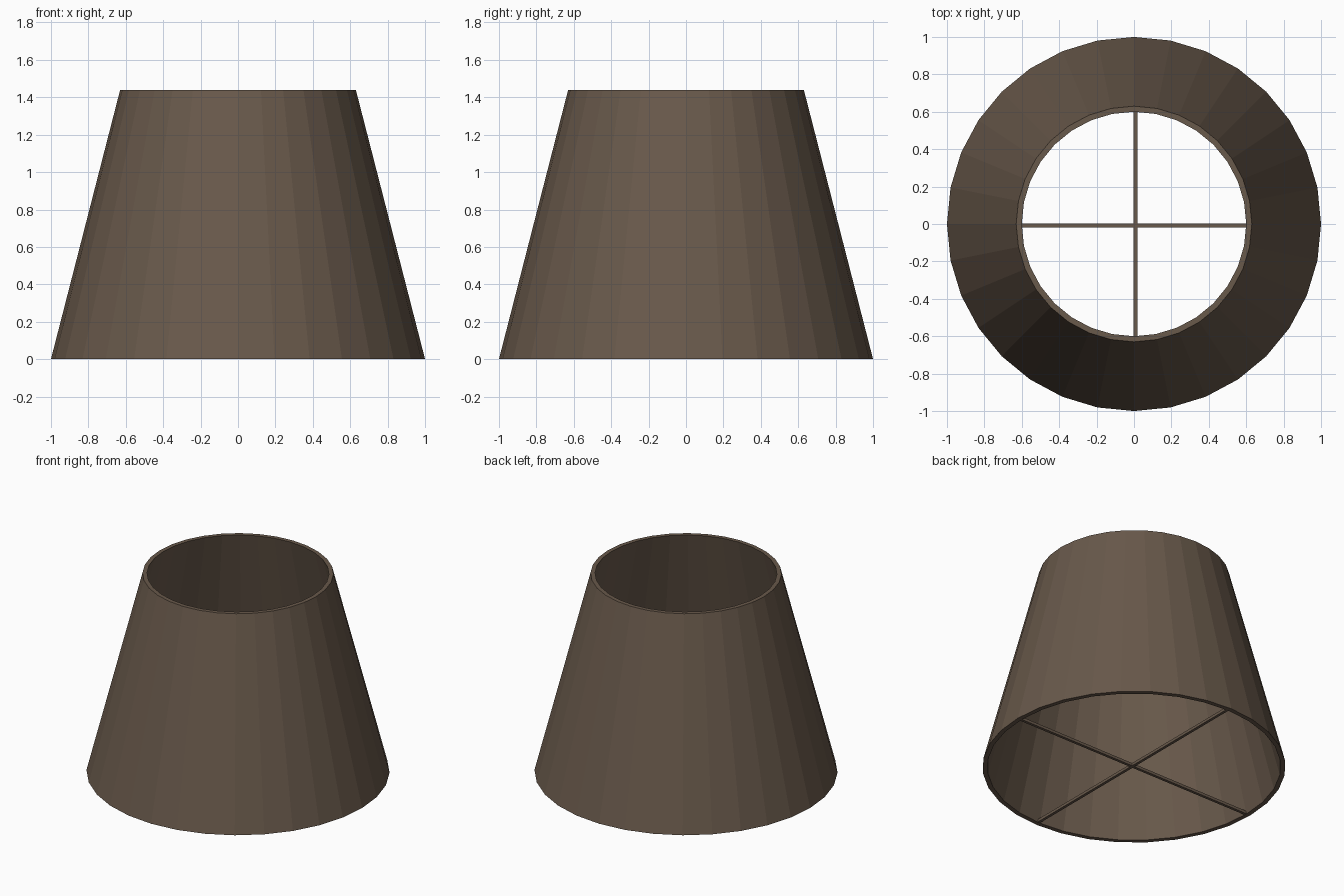
import bpy, bmesh, math

if "Cube" in bpy.data.objects:
    bpy.data.objects.remove(bpy.data.objects["Cube"])

SIDES = 32
mat = bpy.data.materials.new("brown_fabric")
mat.diffuse_color = (0.14, 0.10, 0.07, 1)
mat.use_nodes = True
mat.node_tree.nodes["Principled BSDF"].inputs["Base Color"].default_value = mat.diffuse_color


def finish(name, bm):
    bmesh.ops.recalc_face_normals(bm, faces=bm.faces)
    mesh = bpy.data.meshes.new(name)
    bm.to_mesh(mesh)
    bm.free()
    mesh.materials.append(mat)
    obj = bpy.data.objects.new(name, mesh)
    bpy.context.collection.objects.link(obj)
    return obj


# Tapered hollow shade: a closed wall profile swept around z
profile = [(1.0, 0), (0.63, 1.44), (0.60, 1.44), (0.968, 0)]
bm = bmesh.new()
rings = []
for r, z in profile:
    rings.append([bm.verts.new((r * math.cos(2 * math.pi * i / SIDES),
                                r * math.sin(2 * math.pi * i / SIDES), z))
                  for i in range(SIDES)])
for k in range(len(rings)):
    a, b = rings[k], rings[(k + 1) % len(rings)]
    for i in range(SIDES):
        j = (i + 1) % SIDES
        bm.faces.new((a[i], a[j], b[j], b[i]))
finish("shade", bm)


# Two thin crossing bars at the bottom rim
def bar(name, size, loc):
    bm = bmesh.new()
    bmesh.ops.create_cube(bm, size=1)
    bmesh.ops.scale(bm, vec=size, verts=bm.verts)
    bmesh.ops.translate(bm, vec=loc, verts=bm.verts)
    finish(name, bm)


bar("cross_bar_x", (1.95, 0.02, 0.02), (0, -0.008, 0.011))
bar("cross_bar_y", (0.02, 1.95, 0.02), (0.008, 0, 0.011))
